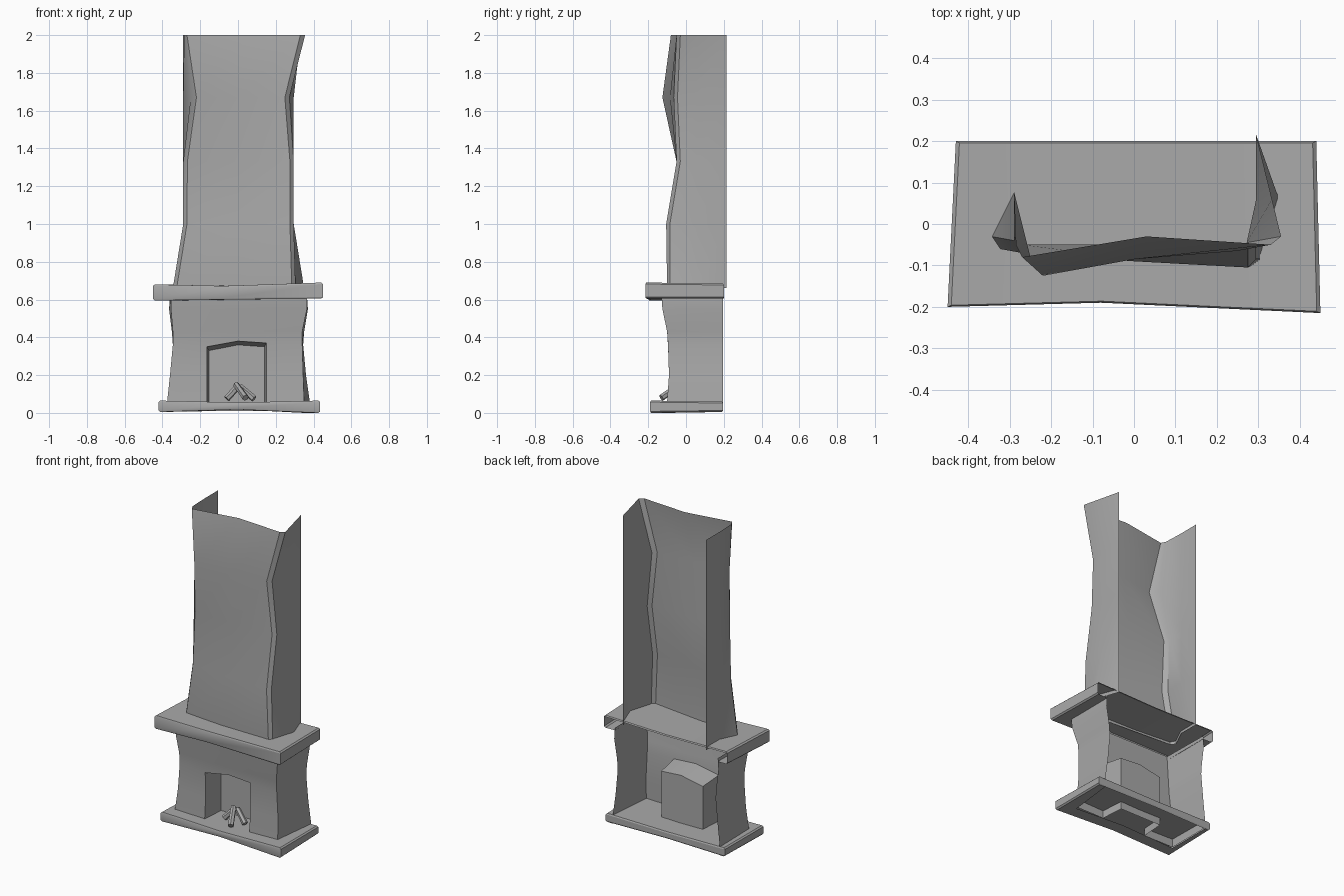
import bpy
import bmesh
from mathutils import Vector
from math import radians

cube = bpy.data.objects.get("Cube")
if cube:
    bpy.data.objects.remove(cube, do_unlink=True)

STONE = (0.4, 0.4, 0.4, 1)
stone = bpy.data.materials.new("grey stone")
stone.use_nodes = True
stone.diffuse_color = STONE
stone.node_tree.nodes["Principled BSDF"].inputs["Base Color"].default_value = STONE


def finish(name, bm, angle=35):
    me = bpy.data.meshes.new(name)
    bm.to_mesh(me)
    bm.free()
    ob = bpy.data.objects.new(name, me)
    bpy.context.collection.objects.link(ob)
    me.materials.append(stone)
    bpy.ops.object.select_all(action='DESELECT')
    ob.select_set(True)
    bpy.context.view_layer.objects.active = ob
    bpy.ops.object.shade_smooth_by_angle(angle=radians(angle))
    return ob


def loft(bm, rows, skip=lambda r, c: False, closed=False):
    """Skin rows of points, bottom row first, each running counter-clockwise."""
    grid = [[bm.verts.new(p) for p in row] for row in rows]
    n = len(grid[0])
    for r in range(len(grid) - 1):
        for c in range(n if closed else n - 1):
            if not skip(r, c):
                d = (c + 1) % n
                bm.faces.new((grid[r][c], grid[r][d], grid[r + 1][d], grid[r + 1][c]))
    return grid


# Body: an open-backed shell with a doorway in the front
# z, left corner x, y, right corner x, y, left back x, right back x
BODY = [
    (0.01, -.375, -.10, .35, -.10, -.375, .38),
    (0.06, -.375, -.10, .35, -.10, -.375, .38),
    (0.20, -.36, -.09, .345, -.09, -.36, .36),
    (0.36, -.345, -.095, .34, -.095, -.345, .345),
    (0.43, -.345, -.10, .34, -.10, -.35, .35),
    (0.55, -.355, -.12, .365, -.125, -.365, .37),
    (0.62, -.355, -.125, .365, -.13, -.36, .365),
]
DOOR = (-.165, 0, .15)
DOOR_RISE = (-.01, .02, .01)


def body_row(z, lx, ly, rx, ry, lb, rb):
    row = [(lb, .195, z), (lx, ly, z)]
    for x, rise in zip(DOOR, DOOR_RISE):
        t = (x - lx) / (rx - lx)
        row.append((x, ly + (ry - ly) * t, z + (rise if z == 0.36 else 0)))
    return row + [(rx, ry, z), (rb, .195, z)]


rows = [body_row(*b) for b in BODY]
bm = bmesh.new()
loft(bm, rows, skip=lambda r, c: r < 3 and c in (2, 3))
finish("body", bm)

# Firebox: a pocket behind the doorway
rim = [rows[r][2] for r in range(4)] + [rows[3][3]] + [rows[r][4] for r in (3, 2, 1, 0)]
back = [(p[0] * .93, .05, p[2] - (.02 if p[2] > .3 else 0)) for p in rim]
bm = bmesh.new()
grid = loft(bm, [rim, back])
bm.faces.new(grid[1])
finish("firebox", bm)


def slab(name, outline, inner, open_back=False):
    """Wavy bevelled slab; outline holds x, y, bottom z, top z from back left round to back middle."""
    def ring(scale, pick):
        return [(x * scale, y * scale, pick(lo, hi)) for x, y, lo, hi in outline]
    rings = [ring(.98, lambda lo, hi: lo),
             ring(1, lambda lo, hi: lo + .008),
             ring(1, lambda lo, hi: hi - .008),
             ring(.98, lambda lo, hi: hi)]
    bm = bmesh.new()
    g = loft(bm, rings, closed=True,
             skip=lambda r, c: open_back and c in (4, 5) and r < 2)
    t = g[3]
    bm.faces.new((t[0], t[1], t[2], t[5]))
    bm.faces.new((t[5], t[2], t[3], t[4]))
    # underside border running up to the body walls
    low = [bm.verts.new((x, y, o[2])) for (x, y, z), o in zip(inner, outline)]
    for i in range(4):
        bm.faces.new((g[0][i], low[i], low[i + 1], g[0][i + 1]))
    return finish(name, bm, 25)


def footprint(row):
    return [row[i] for i in (0, 1, 3, 5, 6)]


slab("hearth_base", [(-.41, .195, .005, .06), (-.42, -.18, .005, .065), (0, -.185, .018, .055),
                     (.435, -.19, 0, .065), (.43, .195, .005, .06), (0, .195, .012, .055)],
     footprint(rows[0]))
slab("mantel", [(-.43, .2, .60, .68), (-.45, -.2, .595, .68), (-.08, -.19, .60, .672),
                (.45, -.215, .605, .69), (.44, .2, .605, .685), (0, .2, .60, .675)],
     footprint(rows[6]), open_back=True)

# Chimney: an open-backed shell with narrow bevelled front corners
# left bevel, front middle, right bevel, right side middle at each height
CHIMNEY = {
    0.66: ((-.345, -.03), (-.325, -.06), (0, -.08), (.285, -.10), (.305, -.085), (.35, .06)),
    1.00: ((-.29, -.04), (-.27, -.07), (0, -.09), (.275, -.105), (.295, -.085), (.295, .06)),
    1.33: ((-.29, -.03), (-.268, -.05), (0, -.05), (.275, -.05), (.295, -.03), (.295, .06)),
    1.67: ((-.25, -.08), (-.22, -.125), (0, -.085), (.248, -.065), (.272, -.045), (.295, .06)),
    2.00: ((-.285, -.05), (-.27, -.08), (.03, -.03), (.33, -.05), (.355, -.03), (.333, .06)),
}
bm = bmesh.new()
loft(bm, [[(x, y, z) for x, y in ((-.29, .215), (-.29, .08)) + pts + ((.295, .215),)]
          for z, pts in CHIMNEY.items()])
finish("chimney", bm)


# Firewood: three leaning six-sided logs
def log(name, a, b, radius=.018):
    a, b = Vector(a), Vector(b)
    bm = bmesh.new()
    bmesh.ops.create_cone(bm, cap_ends=True, segments=6, radius1=radius,
                          radius2=radius * .9, depth=(b - a).length)
    ob = finish(name, bm, 20)
    ob.location = (a + b) / 2
    ob.rotation_mode = 'QUATERNION'
    ob.rotation_quaternion = (b - a).to_track_quat('Z', 'Y')


log("front_log", (.04, -.13, .08), (-.01, -.03, .15))
log("left_log", (-.06, -.05, .075), (.005, -.03, .145))
log("right_log", (.085, -.05, .075), (.01, -.02, .14))
